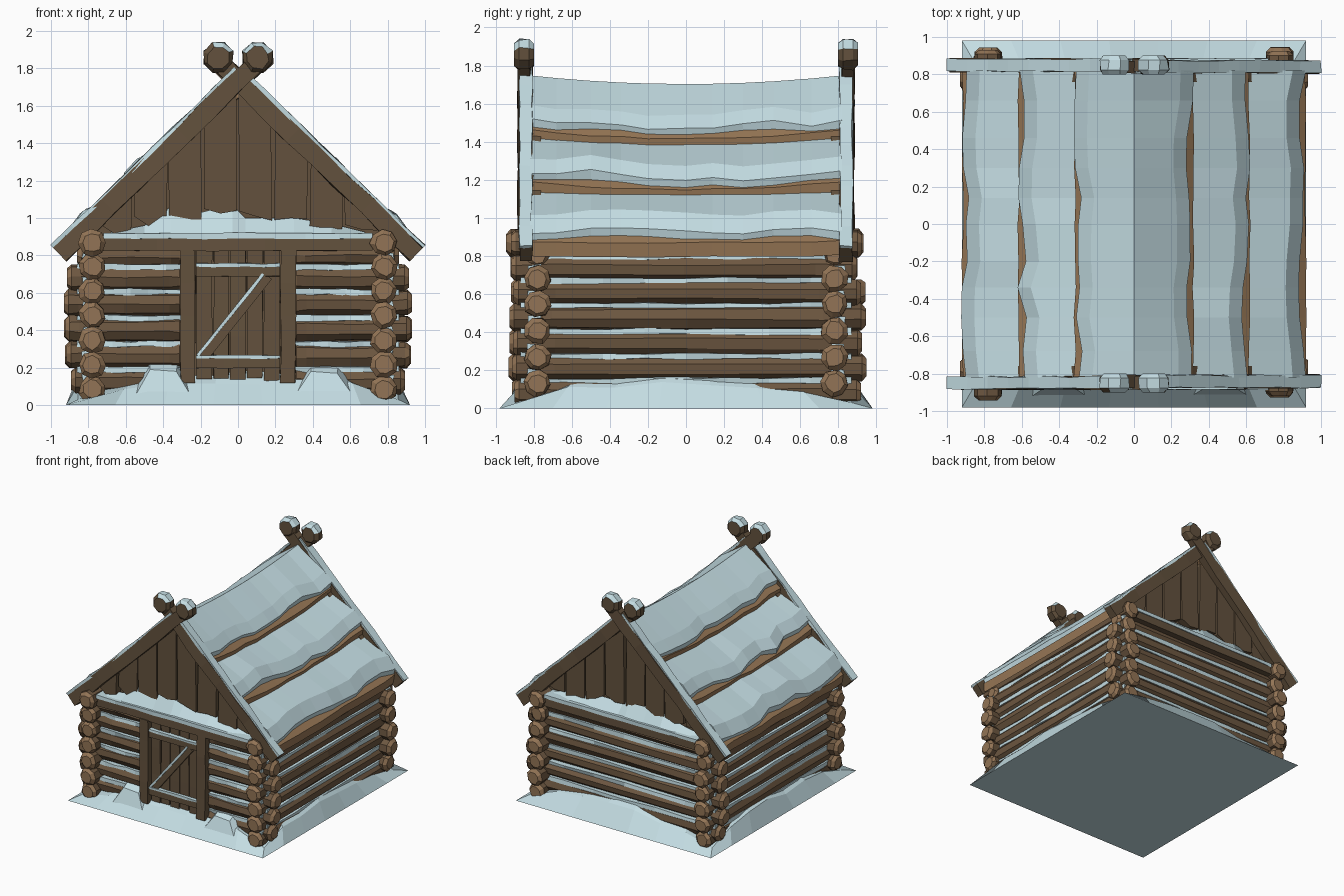
import bpy, bmesh, math, random
from mathutils import Vector as V

if "Cube" in bpy.data.objects:
    bpy.data.objects.remove(bpy.data.objects["Cube"])

random.seed(4)
R = random.uniform


def material(name, rgb):
    m = bpy.data.materials.new(name)
    m.diffuse_color = (*rgb, 1)
    m.use_nodes = True
    m.node_tree.nodes["Principled BSDF"].inputs["Base Color"].default_value = m.diffuse_color
    return m


SNOW = material("snow", (0.55, 0.72, 0.765))
BARK = material("log bark", (0.155, 0.097, 0.053))
CUT = material("cut log ends", (0.29, 0.175, 0.092))
PLANK = material("dark planks", (0.125, 0.083, 0.047))
ROOF = material("roof boards", (0.32, 0.190, 0.095))


def loft(name, rings, mats, rule=None):
    """Closed, capped skin through rings of equally many points."""
    bm = bmesh.new()
    vs = [[bm.verts.new(p) for p in ring] for ring in rings]
    n = len(rings[0])
    for a, b in zip(vs, vs[1:]):
        for i in range(n):
            j = (i + 1) % n
            bm.faces.new((a[i], a[j], b[j], b[i]))
    bm.faces.new(vs[0])
    bm.faces.new(vs[-1])
    bmesh.ops.recalc_face_normals(bm, faces=bm.faces)
    bm.normal_update()
    if rule:
        for f in bm.faces:
            f.material_index = int(rule(f))
    me = bpy.data.meshes.new(name)
    bm.to_mesh(me)
    bm.free()
    for m in mats:
        me.materials.append(m)
    ob = bpy.data.objects.new(name, me)
    bpy.context.collection.objects.link(ob)
    return ob


def sweep(name, p0, p1, section, steps, out, mats, rule=None, jit=0.0):
    """Sweep a section (across, outward) from p0 to p1; steps are (t, scale)."""
    p0, p1, out = V(p0), V(p1), V(out)
    up = out.cross((p1 - p0).normalized())
    rings = []
    for t, s in steps:
        c = p0.lerp(p1, t)
        rings.append([c + up * (a * s + R(-jit, jit)) + out * (b * s + R(-jit, jit)) for a, b in section])
    return loft(name, rings, mats, rule)


def box(hw, hd):
    return [(-hw, -hd), (hw, -hd), (hw, hd), (-hw, hd)]


def even(n):
    return [(i / n, 1) for i in range(n + 1)]


def octagon(r, turn=.5):
    return [(r * math.cos((i + turn) * math.pi / 4), r * math.sin((i + turn) * math.pi / 4)) for i in range(8)]


def log(name, p0, p1, r, out):
    d = (V(p1) - V(p0)).normalized()
    e = 0.024 / (V(p1) - V(p0)).length
    steps = [(0, .7), (e, 1.03), (.12, 1), (.5, .97), (.88, 1), (1 - e, 1.03), (1, .7)]
    sweep(name, p0, p1, octagon(r, R(0, 1)), steps, out, [BARK, CUT],
          lambda f: abs(f.normal.dot(d)) > .5, jit=.005)


# snow drift around the base
def drift_ring(hx, hy, z0, z1, n=7):
    pts = []
    corners = [(-hx, -hy), (hx, -hy), (hx, hy), (-hx, hy)]
    for k in range(4):
        a, b = V(corners[k]), V(corners[(k + 1) % 4])
        for i in range(n):
            p = a.lerp(b, i / n)
            rise = math.sqrt(math.sin(math.pi * i / n))
            wob = R(-.035, .03) * rise if z1 else 0
            pts.append((p.x, p.y, z0 + (z1 - z0) * rise + wob))
    return pts


loft("snow_drift", [drift_ring(.92, .98, 0, 0), drift_ring(.855, .87, .03, .14),
                    drift_ring(.73, .75, .06, .23)], [SNOW])
# heaps beside the door
for x, h, w in ((-.40, .24, .16), (.46, .23, .17)):
    loft("door_drift", [[(x - w, -.93, .03), (x + w, -.93, .03), (x + w * 1.1, -.78, .08), (x - w * 1.1, -.78, .08)],
                        [(x - .07, -.87, h - .05), (x + .07, -.87, h - .06), (x + .08, -.78, h), (x - .07, -.78, h)]],
         [SNOW])

# side wall logs with snow lying in the grooves
for s in (-1, 1):
    for z in (.085, .215, .345, .48, .61, .74, .868):
        log("side_log", (s * .78, -R(.89, .95), z), (s * .78, R(.89, .95), z), .071, (s, 0, 0))
        if z < .86:
            sweep("side_log_snow", (s * .795, -.87, z + .059), (s * .795, .87, z + .059),
                  box(.015, .036), even(8), (s, 0, 0), [SNOW], jit=.007)

# end wall logs, split by the doorway in front
for s in (-1, 1):
    for z in (.132, .268, .408, .547, .68, .80):
        e = .86 if z > .75 else R(.89, .935)
        spans = [(-e, e)] if s > 0 else [(-e, -.29), (.29, e)]
        for a, b in spans:
            log("end_log", (a, s * .78, z), (b, s * .78, z), .070 if z < .75 else .057, (0, s, 0))
            a, b = max(a, -.86), min(b, .86)
            if z < .75:
                sweep("end_log_snow", (a, s * .797, z + .058), (b, s * .797, z + .058),
                      box(.015, .036), even(6), (0, s, 0), [SNOW], jit=.006)

# door: backing, planks, posts, braces with snow on them
FRONT = (0, -1, 0)
sweep("door_backing", (0, -.80, .05), (0, -.80, .83), box(.29, .01), even(1), FRONT, [PLANK])
for i in range(5):
    x = -.18 + .09 * i
    sweep("door_plank", (x, -.83, R(.11, .15)), (x, -.83, .83), box(.041, .02), even(3), FRONT, [PLANK], jit=.003)
for s in (-1, 1):
    sweep("door_post", (s * .268, -.84, R(.10, .13)), (s * .268, -.84, .83), box(.04, .045),
          even(4), FRONT, [PLANK], jit=.004)
for z in (.715, .225):
    sweep("door_rail", (-.225, -.86, z), (.225, -.86, z), box(.027, .015), even(3), FRONT, [PLANK], jit=.002)
    sweep("door_rail_snow", (-.225, -.862, z + .033), (.225, -.862, z + .033), box(.009, .019),
          even(5), FRONT, [SNOW], jit=.003)
sweep("door_brace", (-.19, -.86, .25), (.16, -.86, .69), box(.027, .012), even(2), FRONT, [PLANK])
sweep("door_brace_snow", (-.215, -.862, .265), (.135, -.862, .70), box(.009, .016), even(5),
      FRONT, [SNOW], jit=.003)

# gables at both ends
for s in (-1, 1):
    out = (0, s, 0)
    sweep("tie_beam", (-.72, s * .82, .858), (.72, s * .82, .858), box(.034, .06), even(5), out, [PLANK], jit=.003)
    sweep("tie_beam_snow", (-.72, s * .82, .904), (.72, s * .82, .904), box(.015, .065), even(8), out, [SNOW], jit=.003)
    loft("gable_backing", [[(-.86, y, .86), (.86, y, .86), (0, y, 1.68)] for y in (s * .73, s * .765)], [PLANK])
    for i in range(8):
        a, b = -.752 + .188 * i + .007, -.752 + .188 * (i + 1) - .007
        low = 1.0 - .1 * abs(a + b) / 2
        lean = R(-.01, .01)
        prof = [(a, low + R(-.03, .06)), ((a + b) / 2, low + R(-.03, .04)), (b, low + R(-.03, .06)),
                (b + lean, 1.72 - .95 * abs(b)), (a + lean, 1.72 - .95 * abs(a))]
        loft("gable_plank", [[(x, y, z) for x, z in prof] for y in (s * .76, s * R(.815, .83))], [PLANK])
    # snow heaped on the tie beam
    heap = [(-.68, .925), (-.5, .96), (-.36, 1.06), (-.2, 1.03), (-.03, 1.07), (.04, 1.0),
            (.3, 1.0), (.5, .97), (.68, .925)]
    loft("gable_snow", [[(x, s * .76, .9), (x, s * .875, .905), (x, s * .79, z)] for x, z in heap], [SNOW])


# roof: three overlapping courses of boards under sagging snow on each slope
def line(x):
    return 1.68 - .87 * x


COLS = [-.82, -.68, -.5, -.34, -.2, 0, .14, .3, .46, .66, .82]
for s in (-1, 1):
    for k in range(3):
        x0, x1, x2 = .3 * k, .3 * k + .235, .3 * k + .305
        lift = (.025, .02, .0)[k]
        under = -.03 if k else 0
        thick = .07 if k < 2 else .075
        boards, snow = [], []
        for i, y in enumerate(COLS):
            g = .05 * (y / .82) ** 2 * (.9, .7, .15)[k] - .012
            e = x2 + .012 + R(-.006, .006)
            t = line(e) + g + lift
            boards.append([(s * x0, y, line(x0) + g + under), (s * e, y, t),
                           (s * (e - .012), y, t - thick), (s * x0, y, line(x0) + g - .07)])
            w = R(-.03, .022)
            h = R(-.014, .012)
            top = line(x0) + g + (under + .012 if k else .035)
            snow.append([(s * x0, y, top), (s * (x1 + w), y, line(x1 + w) + g + .08 + h),
                         (s * (x2 + w), y, line(x2 + w) + g + lift + .045 + h),
                         (s * (x2 + w - .012), y, line(x2 + w) + g + lift - .002),
                         (s * x0, y, line(x0) + g + under - .01)])
        loft("roof_boards", boards, [ROOF])
        loft("roof_snow", snow, [SNOW])

# crossed gable boards with snow and round finials
for e in (-1, 1):
    for s in (-1, 1):
        y = e * (.845 + s * .004)
        a, b = V((s * -.955, y, .806)), V((s * .10, y, 1.83))
        up = V((s * -.695, 0, .719))
        sweep("gable_board", a, b, box(.05, .034), even(8), (0, e, 0), [PLANK], jit=.006)
        o = up * .055
        sweep("gable_board_snow", a + o, a.lerp(b, .93) + o, box(.010, .033), even(9), (0, e, 0), [SNOW], jit=.005)
        c = V((s * .105, e * .85, 1.858))
        sweep("finial", c - V((0, .052, 0)), c + V((0, .052, 0)), octagon(.085),
              [(0, .72), (.25, 1), (.75, 1), (1, .72)], (0, 0, 1), [PLANK, SNOW],
              lambda f: f.normal.z > .5, jit=.006)
